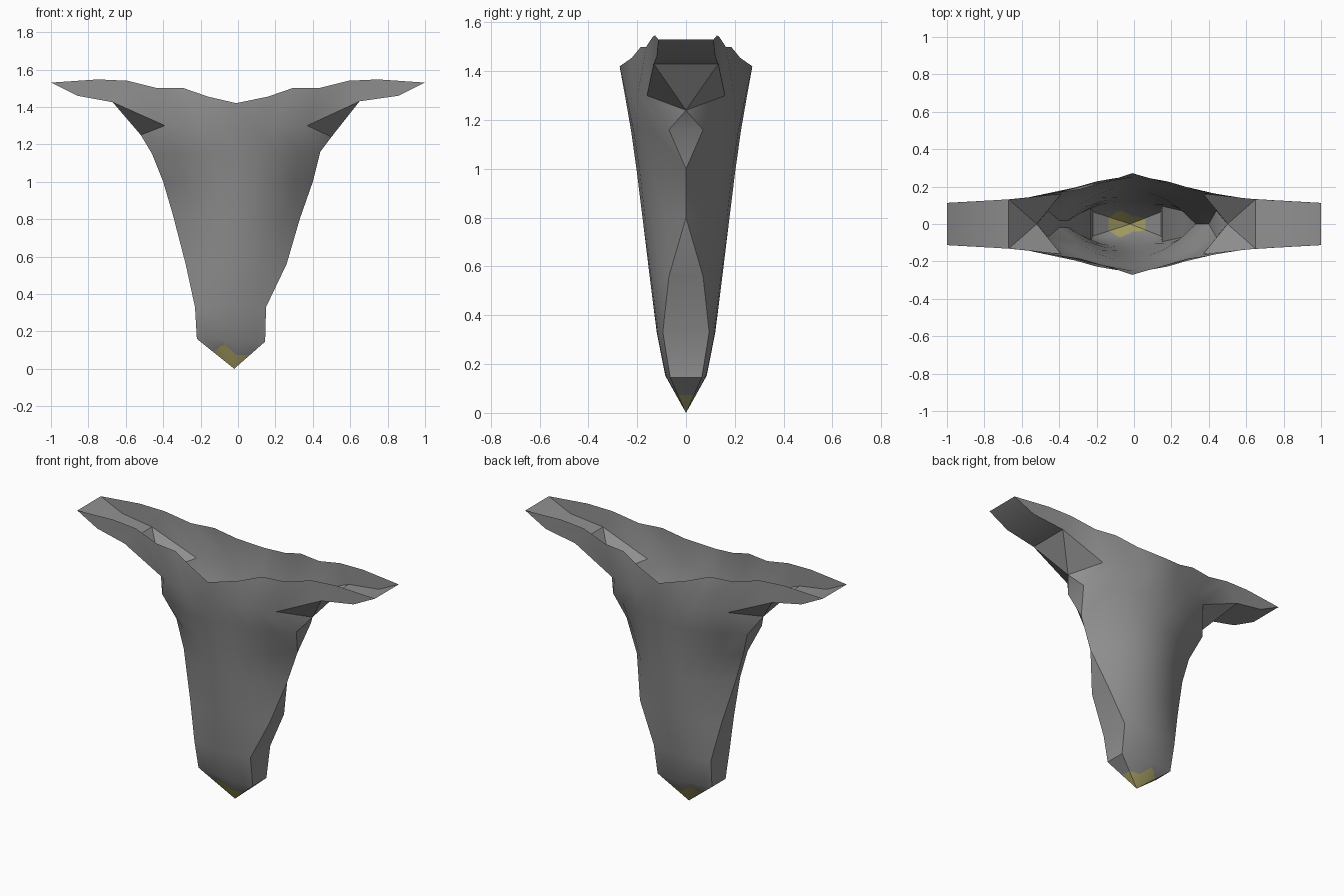
import bpy, bmesh, math

if "Cube" in bpy.data.objects:
    bpy.data.objects.remove(bpy.data.objects["Cube"])


def material(name, colour):
    m = bpy.data.materials.new(name)
    m.use_nodes = True
    m.diffuse_color = colour
    m.node_tree.nodes["Principled BSDF"].inputs["Base Color"].default_value = colour
    return m


bm = bmesh.new()


def face(*points, mat=0):
    # drop repeated corners so pinched strips become triangles
    pts = []
    for p in points:
        if all(math.dist(p, q) > 1e-4 for q in pts):
            pts.append(p)
    if len(pts) > 2:
        bm.faces.new([bm.verts.new(p) for p in pts]).material_index = mat


def flip(p):
    return (p[0], -p[1], p[2])


def mix(a, b, t):
    return tuple(u + (v - u) * t for u, v in zip(a, b))


# Side edges of the front sheet, from the armpit down: (x, y, z)
left_edge = [(-.39, -.16, 1.30), (-.46, -.07, 1.15), (-.40, -.02, 1.0), (-.35, -.02, .83),
             (-.28, -.06, .56), (-.23, -.09, .33), (-.22, -.065, .16)]
right_edge = [(.37, -.16, 1.30), (.44, -.07, 1.16), (.40, 0, 1.0), (.33, 0, .8),
              (.26, -.07, .56), (.15, -.095, .33), (.145, -.065, .145)]
middle_depth = [.25, .225, .203, .18, .149, .12, .085]
tip = (-.02, 0, 0)

# Open upper rim: half profile, mirrored
half_rim = [(.16, -.222, 1.455), (.29, -.185, 1.5), (.43, -.163, 1.5), (.59, -.137, 1.54)]
rim = [(-x, y, z) for x, y, z in reversed(half_rim)] + [(-.01, -.272, 1.42)] + half_rim

# Bowed rows across the sheet
rows = [rim]
for l, r, depth in zip(left_edge, right_edge, middle_depth):
    row = []
    for i in range(9):
        s = i / 4 - 1
        x, y, z = mix(l, r, i / 8)
        row.append((x, y + (-depth - y) * (1 - s * s), z))
    rows.append(row)

# Uneven upper boundary of the coloured tip
reach = [.58, .62, .74, .85, .62, .48, .5, .5, .5]
rows.append([mix(tip, p, t) for p, t in zip(rows[-1], reach)])
rows.append([tip] * 9)

# Front and back sheets
for side in (lambda p: p, flip):
    for k, (a, b) in enumerate(zip(rows, rows[1:])):
        for i in range(8):
            face(*map(side, (a[i], a[i + 1], b[i + 1], b[i])), mat=int(k == len(rows) - 2))

# Arms, armpits and side strips
for sx, col, pit, notch in ((-1, 0, (-.67, -.132, 1.425), (-.52, 0, 1.25)),
                            (1, 8, (.65, -.132, 1.43), (.5, 0, 1.24))):
    end = (sx, -.113, 1.53)
    upper = (.75 * sx, -.127, 1.547)
    lower = (.86 * sx, -.12, 1.46)
    edge = [row[col] for row in rows]
    for side in (lambda p: p, flip):
        face(*map(side, (edge[0], upper, lower, pit)))
        face(*map(side, (upper, end, lower)))
        face(*map(side, (edge[0], pit, edge[1])))
        face(*map(side, (pit, notch, edge[1])))
        face(*map(side, (edge[1], notch, edge[2])))
    strip = [end, lower, pit, notch]
    for a, b in zip(strip, strip[1:]):
        face(a, b, flip(b), flip(a))
    strip = [notch] + edge[2:]
    for k, (a, b) in enumerate(zip(strip, strip[1:])):
        face(a, b, flip(b), flip(a), mat=int(k == len(strip) - 2))

bmesh.ops.remove_doubles(bm, verts=bm.verts, dist=.0005)
bmesh.ops.recalc_face_normals(bm, faces=bm.faces)
# Make sure the shell faces outward
if sum(f.normal.y * f.calc_center_median().y for f in bm.faces) < 0:
    bmesh.ops.reverse_faces(bm, faces=bm.faces)

mesh = bpy.data.meshes.new("hollow_shell")
bm.to_mesh(mesh)
bm.free()
mesh.materials.append(material("stone grey", (.28, .28, .28, 1)))
mesh.materials.append(material("dull yellow", (.45, .41, .15, 1)))
shell = bpy.data.objects.new("hollow_shell", mesh)
bpy.context.collection.objects.link(shell)

bpy.ops.object.select_all(action='DESELECT')
shell.select_set(True)
bpy.context.view_layer.objects.active = shell
bpy.ops.object.shade_smooth_by_angle(angle=math.radians(32))
